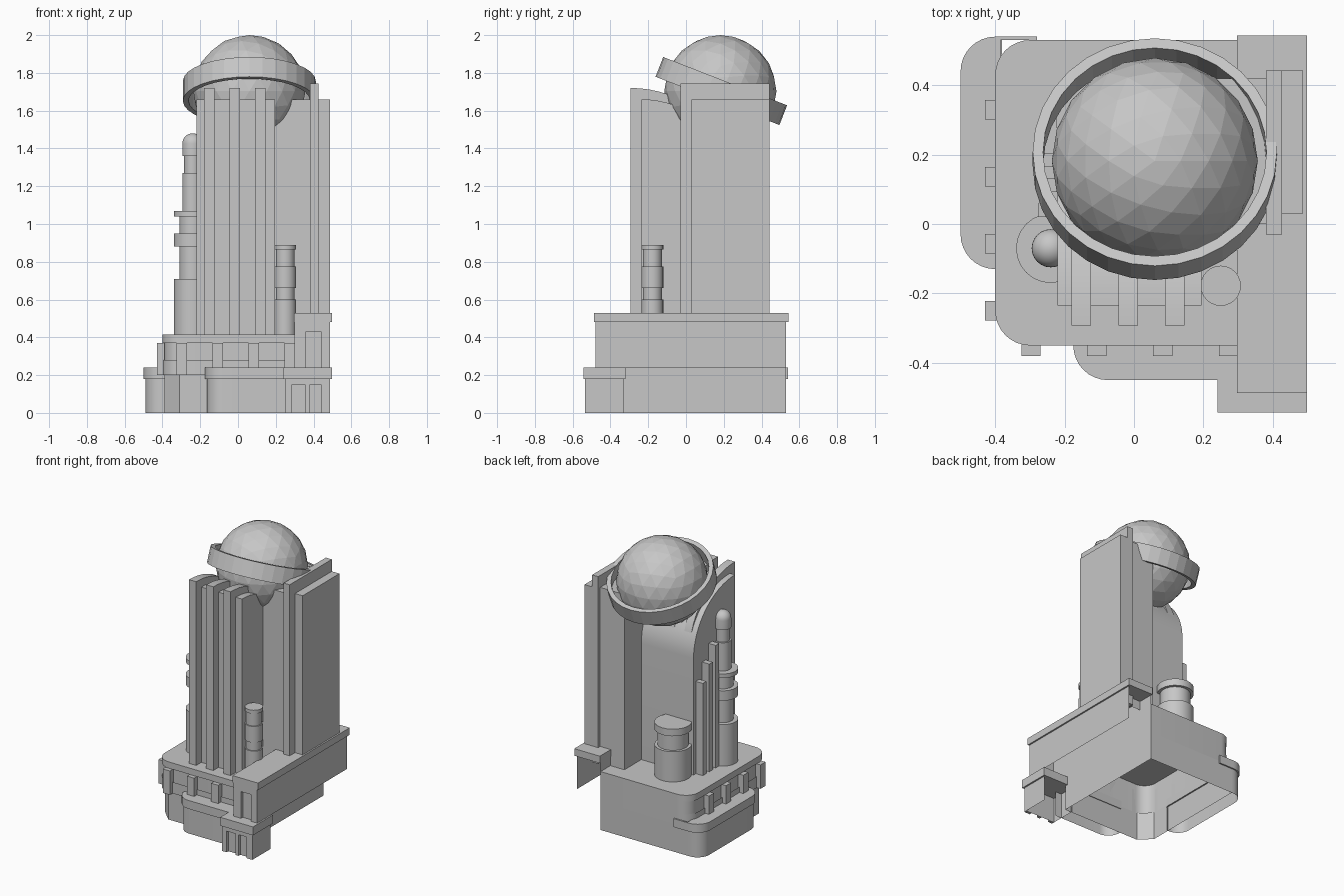
import bpy, bmesh, math
from mathutils import Vector

if "Cube" in bpy.data.objects:
    bpy.data.objects.remove(bpy.data.objects["Cube"])

stone = bpy.data.materials.new("grey_stone")
stone.use_nodes = True
GREY = (0.57, 0.57, 0.57, 1)
stone.diffuse_color = GREY
stone.node_tree.nodes["Principled BSDF"].inputs["Base Color"].default_value = GREY

DIRS = {"+x": (1, 0, 0), "+y": (0, 1, 0), "top": (0, 0, 1), "bottom": (0, 0, -1)}


def finish(name, bm, smooth=True):
    mesh = bpy.data.meshes.new(name)
    bm.to_mesh(mesh)
    bm.free()
    mesh.materials.append(stone)
    ob = bpy.data.objects.new(name, mesh)
    bpy.context.collection.objects.link(ob)
    if smooth:
        bpy.ops.object.select_all(action="DESELECT")
        ob.select_set(True)
        bpy.context.view_layer.objects.active = ob
        bpy.ops.object.shade_smooth_by_angle(angle=math.radians(30))
    return ob


def extrude(name, points, step, open_sides=(), smooth=True):
    """Extrude a flat outline along step, leaving the named sides open."""
    bm = bmesh.new()
    face = bm.faces.new([bm.verts.new(p) for p in points])
    res = bmesh.ops.extrude_face_region(bm, geom=[face], use_keep_orig=True)
    new = [v for v in res["geom"] if isinstance(v, bmesh.types.BMVert)]
    bmesh.ops.translate(bm, verts=new, vec=step)
    bmesh.ops.recalc_face_normals(bm, faces=bm.faces)
    dirs = [Vector(DIRS[s]) for s in open_sides]
    gone = [f for f in bm.faces if any(f.normal.dot(d) > 0.999 for d in dirs)]
    bmesh.ops.delete(bm, geom=gone, context="FACES")
    return finish(name, bm, smooth)


def box(name, x, y, z, open_sides=()):
    pts = [(x[0], y[0], z[0]), (x[1], y[0], z[0]), (x[1], y[1], z[0]), (x[0], y[1], z[0])]
    return extrude(name, pts, (0, 0, z[1] - z[0]), open_sides, False)


def rounded(name, x, y, z, r, corners, open_sides=(), steps=8):
    """Block with the chosen plan corners rounded (0 = -x-y, then anticlockwise)."""
    pts = []
    for i, (sx, sy) in enumerate([(-1, -1), (1, -1), (1, 1), (-1, 1)]):
        px, py = x[sx > 0], y[sy > 0]
        if i in corners:
            for k in range(steps + 1):
                a = math.pi * (1 + i / 2 + k / steps / 2)
                pts.append((px - sx * r + r * math.cos(a), py - sy * r + r * math.sin(a), z[0]))
        else:
            pts.append((px, py, z[0]))
    return extrude(name, pts, (0, 0, z[1] - z[0]), open_sides)


def lathe(name, cx, cy, profile, segs=24):
    """Revolve (radius, height) points about a vertical axis."""
    bm = bmesh.new()
    verts = [bm.verts.new((r, 0, z)) for r, z in profile]
    edges = [bm.edges.new(p) for p in zip(verts, verts[1:])]
    bmesh.ops.spin(bm, geom=verts + edges, cent=(0, 0, 0), axis=(0, 0, 1),
                   angle=math.tau, steps=segs, use_duplicate=False)
    bmesh.ops.remove_doubles(bm, verts=bm.verts, dist=0.0005)
    bmesh.ops.recalc_face_normals(bm, faces=bm.faces)
    bmesh.ops.translate(bm, verts=bm.verts, vec=(cx, cy, 0))
    return finish(name, bm)


def stack(bands, base):
    """Stepped profile from (radius, top height) bands."""
    pts, z = [], base
    for r, top in bands:
        pts += [(r, z), (r, top)]
        z = top
    return pts


def arched(name, x, front, back, top, drop, base):
    """Tower with an upright front whose top sweeps down to the back."""
    pts = [(x[0], front, base)]
    for k in range(17):
        a = math.pi / 2 * k / 16
        pts.append((x[0], front + (back - front) * math.sin(a), top - drop * (1 - math.cos(a))))
    pts.append((x[0], back, base))
    return extrude(name, pts, (x[1] - x[0], 0, 0))


# Main podium, an open-bottomed shell with two lips and a chamfered foot
ROOF = 0.415
rounded("podium_foot", (-0.39, 0.3), (-0.34, 0.53), (0, 0.2), 0.08, (0,), ("top", "bottom"), 1)
rounded("podium", (-0.39, 0.3), (-0.34, 0.53), (0.2, ROOF), 0.09, (0, 3), ("bottom",))
rounded("podium_roof_lip", (-0.4, 0.3), (-0.35, 0.53), (0.37, ROOF), 0.1, (0, 3), ("bottom", "+y"))
rounded("podium_band", (-0.4, 0.3), (-0.35, 0.53), (0.2, 0.28), 0.1, (0, 3),
        ("+x", "+y", "top", "bottom"))

# Buttresses round the front and left
for i in range(4):
    x = -0.297 + 0.19 * i
    box(f"front_buttress_{i + 1}", (x - 0.028, x + 0.028), (-0.38, -0.34), (0.2, 0.37))
    y = -0.25 + 0.193 * i
    box(f"left_buttress_{i + 1}", (-0.43, -0.39), (y - 0.028, y + 0.028), (0.2, 0.37))

# Low wings with lips
rounded("left_wing", (-0.49, -0.38), (-0.12, 0.53), (0, 0.18), 0.09, (0, 3), ("+x", "bottom"))
rounded("left_wing_lip", (-0.5, -0.385), (-0.13, 0.54), (0.18, 0.24), 0.1, (0, 3))
box("left_wing_lip_return", (-0.385, -0.28), (0.53, 0.54), (0.18, 0.24))
rounded("front_wing", (-0.165, 0.3), (-0.44, -0.34), (0, 0.18), 0.09, (0,), ("+x", "+y", "bottom"))
rounded("front_wing_lip", (-0.175, 0.3), (-0.45, -0.335), (0.18, 0.24), 0.1, (0,))

# Corner gatehouse with recessed doorways
box("gatehouse", (0.25, 0.487), (-0.515, -0.33), (0, 0.18), ("+y", "bottom"))
for i, x in enumerate([(0.25, 0.285), (0.355, 0.38), (0.44, 0.487)]):
    box(f"gatehouse_pier_{i + 1}", x, (-0.535, -0.515), (0, 0.15))
box("gatehouse_header", (0.25, 0.487), (-0.535, -0.515), (0.15, 0.18))
box("gatehouse_lip", (0.24, 0.498), (-0.543, -0.32), (0.18, 0.24))

# Side gallery, open below and behind
box("gallery", (0.3, 0.487), (-0.46, 0.53), (0.24, 0.48), ("+y", "bottom", "top"))
for i, x in enumerate([(0.3, 0.36), (0.44, 0.487)]):
    box(f"gallery_pier_{i + 1}", x, (-0.48, -0.46), (0.24, 0.43))
box("gallery_header", (0.3, 0.487), (-0.48, -0.46), (0.43, 0.48))
box("gallery_lip", (0.297, 0.498), (-0.487, 0.543), (0.48, 0.53))

# Main tower with a curved back and three tall fins
arched("tower", (-0.22, 0.195), -0.235, 0.23, 1.66, 0.42, ROOF)
for i, x in enumerate((-0.152, -0.017, 0.118)):
    arched(f"tower_fin_{i + 1}", (x - 0.028, x + 0.028), -0.293, 0.21, 1.72, 0.42, ROOF)

# Side slabs
box("inner_slab", (0.19, 0.385), (0.0, 0.42), (ROOF, 1.66), ("bottom",))
box("tall_slab", (0.38, 0.427), (-0.03, 0.443), (ROOF, 1.745))
box("outer_slab", (0.427, 0.487), (0.03, 0.443), (0.53, 1.66))

# Stepped ribs on the left of the tower
for i, top in enumerate((1.285, 1.18, 1.07)):
    y = 0.04 + 0.072 * i
    box(f"left_rib_{i + 1}", (-0.275, -0.22), (y - 0.02, y + 0.02), (ROOF, top))

# Turrets
front = stack([(0.058, 0.6), (0.05, 0.66), (0.058, 0.775), (0.05, 0.865), (0.058, 0.89)], ROOF)
lathe("front_turret", 0.25, -0.178, front + [(0, 0.89)])
dome = [(0.055 * math.cos(a), 1.425 + 0.055 * math.sin(a))
        for a in (math.pi / 2 * k / 8 for k in range(9))]
left = stack([(0.1, 0.71), (0.07, 0.88), (0.1, 0.95), (0.07, 1.04), (0.1, 1.07),
              (0.055, 1.27), (0.045, 1.36), (0.055, 1.425)], ROOF)
lathe("left_turret", -0.24, -0.07, left + dome)
rear = stack([(0.12, 0.63), (0.1, 0.74), (0.12, 0.79)], ROOF)
lathe("rear_turret", -0.105, 0.295, rear + [(0, 0.79)])

# Faceted globe and its tilted ring
bm = bmesh.new()
bmesh.ops.create_icosphere(bm, subdivisions=3, radius=0.297)
finish("globe", bm, False).location = (0.06, 0.182, 1.703)
ring = lathe("globe_ring", 0, 0, [(0.322, -0.056), (0.352, -0.056), (0.352, 0.056),
                                  (0.322, 0.056), (0.322, -0.056)], 32)
ring.data.shade_flat()
ring.location = (0.06, 0.187, 1.704)
ring.rotation_euler.x = math.radians(-21.3)
